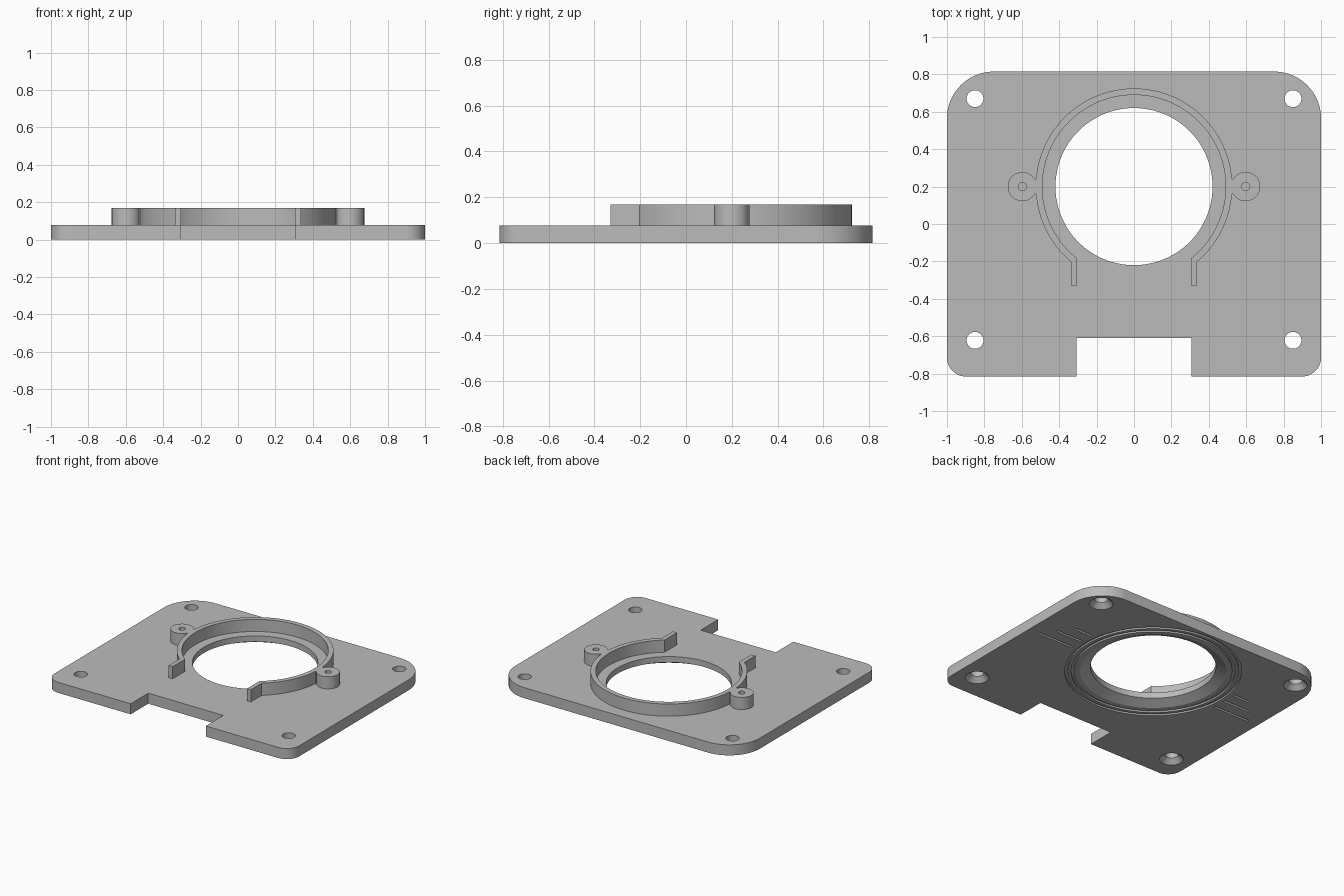
import bpy, bmesh, math
from math import cos, sin, pi, acos

if "Cube" in bpy.data.objects:
    bpy.data.objects.remove(bpy.data.objects["Cube"], do_unlink=True)

PLATE_H, WALL_TOP = 0.078, 0.168
CY = 0.2  # centre of the main opening

grey = bpy.data.materials.new("plain grey")
grey.use_nodes = True
COLOUR = (0.5, 0.5, 0.5, 1)
grey.diffuse_color = COLOUR
grey.node_tree.nodes["Principled BSDF"].inputs["Base Color"].default_value = COLOUR


def finish(name, bm):
    bmesh.ops.recalc_face_normals(bm, faces=bm.faces)
    mesh = bpy.data.meshes.new(name)
    bm.to_mesh(mesh)
    bm.free()
    mesh.materials.append(grey)
    obj = bpy.data.objects.new(name, mesh)
    bpy.context.collection.objects.link(obj)
    return obj


def arc(cx, cy, r, a0, a1, n):
    return [(cx + r * cos(a0 + (a1 - a0) * i / n),
             cy + r * sin(a0 + (a1 - a0) * i / n)) for i in range(n + 1)]


def prism(name, outline, z0, z1):
    bm = bmesh.new()
    low = [bm.verts.new((x, y, z0)) for x, y in outline]
    high = [bm.verts.new((x, y, z1)) for x, y in outline]
    bm.faces.new(low)
    bm.faces.new(high)
    for i in range(len(low)):
        j = (i + 1) % len(low)
        bm.faces.new((low[i], low[j], high[j], high[i]))
    return finish(name, bm)


def lathe(name, profile, x, y, n=48, ring=False):
    """Turn (radius, height) points; a ring closes on itself, else ends are capped."""
    bm = bmesh.new()
    loops = [[bm.verts.new((x + r * cos(2 * pi * i / n), y + r * sin(2 * pi * i / n), z))
              for i in range(n)] for r, z in profile]
    pairs = list(zip(loops, loops[1:]))
    if ring:
        pairs.append((loops[-1], loops[0]))
    else:
        bm.faces.new(loops[0])
        bm.faces.new(loops[-1])
    for a, b in pairs:
        for i in range(n):
            j = (i + 1) % n
            bm.faces.new((a[i], a[j], b[j], b[i]))
    return finish(name, bm)


def box(name, x0, x1, y0, y1, z0, z1):
    return prism(name, [(x0, y0), (x1, y0), (x1, y1), (x0, y1)], z0, z1)


def combine(target, others, operation):
    bpy.context.view_layer.objects.active = target
    for other in others:
        other.hide_render = True
        mod = target.modifiers.new("combine", "BOOLEAN")
        mod.operation = operation
        mod.solver = "EXACT"
        mod.object = other
        bpy.ops.object.modifier_apply(modifier=mod.name)
        bpy.data.objects.remove(other, do_unlink=True)


# Base plate: large rear corners, small front corners, front notch
R, r, X, Y = 0.25, 0.1, 1.0, 0.815
outline = (arc(X - R, Y - R, R, 0, pi / 2, 16)
           + arc(R - X, Y - R, R, pi / 2, pi, 16)
           + arc(r - X, r - Y, r, pi, 1.5 * pi, 12)
           + [(-0.307, -Y), (-0.307, -0.61), (0.307, -0.61), (0.307, -Y)]
           + arc(X - r, r - Y, r, 1.5 * pi, 2 * pi, 12))
plate = prism("base_plate", outline, 0, PLATE_H)

# Main opening, flared on the underside, with two shallow ring grooves
cutters = [lathe("opening", [(0.5, -0.01), (0.49, 0), (0.42, 0.035), (0.42, 0.2)], 0, CY, 128)]
for inner in (0.53, 0.573):
    outer = inner + 0.02
    cutters.append(lathe("ring_groove", [(inner, -0.02), (outer, -0.02),
                                         (outer, 0.012), (inner, 0.012)], 0, CY, 128, True))

# Countersunk corner holes and the stepped side slots
for side in (-1, 1):
    for y in (-0.622, 0.67):
        cutters.append(lathe("corner_hole", [(0.08, -0.02), (0.08, 0), (0.045, 0.035),
                                             (0.045, 0.2)], side * 0.85, y))
    for y, end in ((0.1, 0.915), (0.2, 0.84), (0.3, 0.765)):
        x0, x1 = sorted((side * 0.62, side * end))
        cutters.append(box("slot", x0, x1, y - 0.008, y + 0.008, -0.02, 0.012))
combine(plate, cutters, "DIFFERENCE")

# Raised open ring with two straight end tabs
OUT_R, IN_R, TAB_OUT, TAB_IN, TAB_Y = 0.525, 0.49, 0.336, 0.304, -0.33
ao, ai = -acos(TAB_OUT / OUT_R), -acos(TAB_IN / IN_R)
outline = ([(TAB_OUT, TAB_Y)] + arc(0, CY, OUT_R, ao, pi - ao, 96)
           + [(-TAB_OUT, TAB_Y), (-TAB_IN, TAB_Y)]
           + arc(0, CY, IN_R, pi - ai, ai, 96) + [(TAB_IN, TAB_Y)])
BASE = PLATE_H - 0.01
wall = prism("raised_ring", outline, BASE, WALL_TOP)

# Screw bosses joined to the ring by short necks
parts, holes = [], []
for side in (-1, 1):
    x0, x1 = sorted((side * 0.505, side * 0.57))
    parts.append(box("neck", x0, x1, CY - 0.04, CY + 0.04, BASE, WALL_TOP))
    parts.append(lathe("boss", [(0.078, BASE), (0.078, WALL_TOP)], side * 0.597, CY))
    holes.append(lathe("boss_hole", [(0.022, PLATE_H + 0.005), (0.022, 0.3)],
                       side * 0.597, CY, 32))
combine(wall, parts, "UNION")
combine(wall, holes, "DIFFERENCE")

# Smooth curved sides, sharp rims
for obj in (plate, wall):
    bpy.ops.object.select_all(action="DESELECT")
    obj.select_set(True)
    bpy.context.view_layer.objects.active = obj
    bpy.ops.object.shade_smooth_by_angle(angle=math.radians(25))
